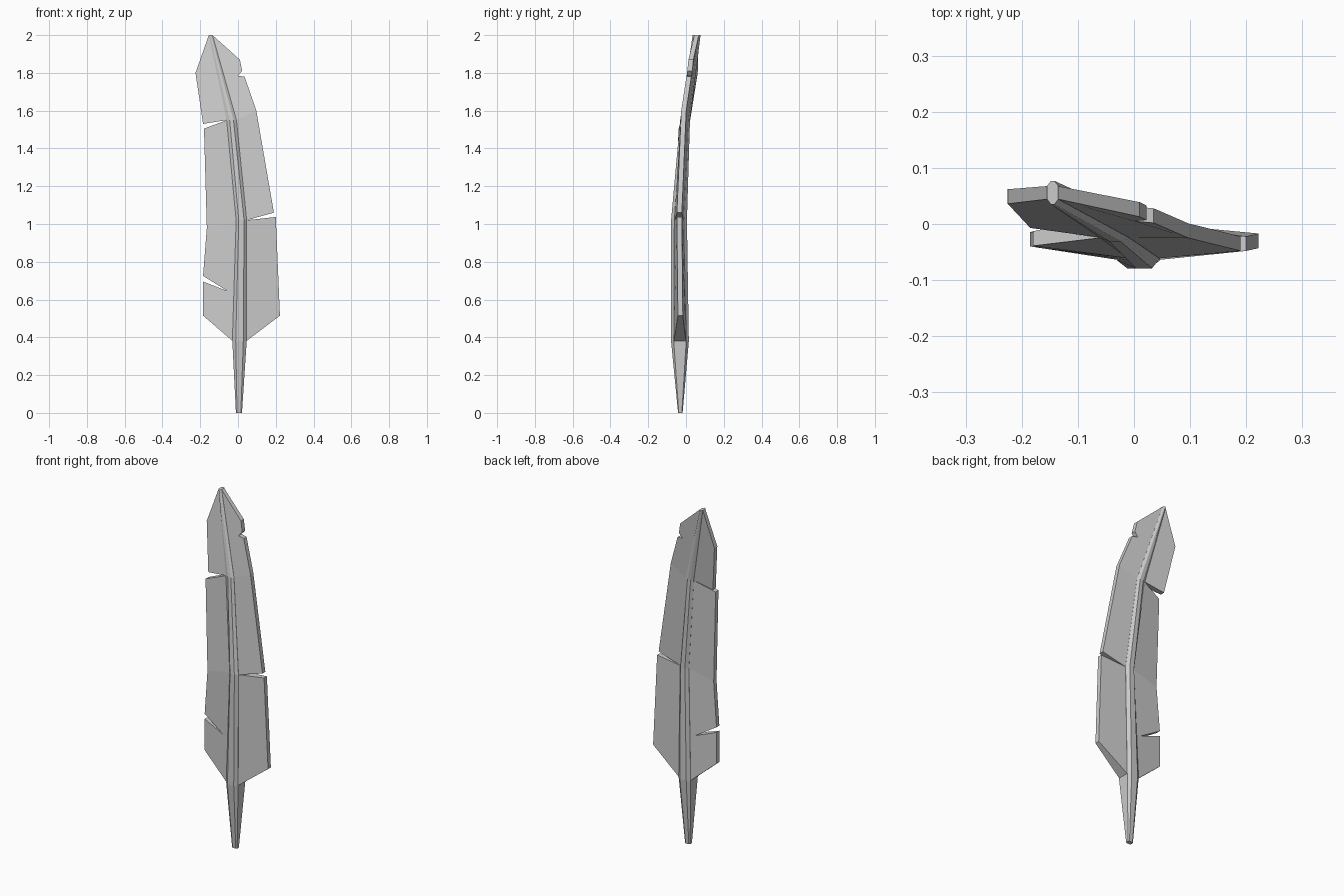
import bpy, bmesh
from mathutils import Vector

cube = bpy.data.objects.get("Cube")
if cube:
    bpy.data.objects.remove(cube, do_unlink=True)

# Single plain grey
grey = bpy.data.materials.new("feather grey")
grey.use_nodes = True
colour = (0.6, 0.6, 0.6, 1)
grey.diffuse_color = colour
grey.node_tree.nodes["Principled BSDF"].inputs["Base Color"].default_value = colour


def finish(name, bm):
    bmesh.ops.recalc_face_normals(bm, faces=bm.faces[:])
    mesh = bpy.data.meshes.new(name)
    bm.to_mesh(mesh)
    bm.free()
    mesh.materials.append(grey)
    bpy.context.collection.objects.link(bpy.data.objects.new(name, mesh))


# Shaft stations: z, centre x, centre y, half width, root half depth, ridge half width, half depth
stations = [
    (0.0, 0.005, -0.03, 0.016, 0.008, 0.010, 0.012),
    (0.38, 0.008, -0.032, 0.038, 0.033, 0.020, 0.047),
    (1.02, 0.018, -0.037, 0.028, 0.025, 0.014, 0.042),
    (1.55, -0.034, -0.005, 0.026, 0.020, 0.010, 0.026),
    (2.0, -0.145, 0.056, 0.010, 0.012, 0.003, 0.021),
]


def build_shaft():
    bm = bmesh.new()
    rings = []
    for z, x, y, w, h, r, d in stations:
        section = [(-w, -h), (-r, -d), (r, -d), (w, -h), (w, h), (r, d), (-r, d), (-w, h)]
        rings.append([bm.verts.new((x + a, y + b, z)) for a, b in section])
    for low, high in zip(rings, rings[1:]):
        for i in range(8):
            j = (i + 1) % 8
            bm.faces.new((low[i], low[j], high[j], high[i]))
    bm.faces.new(rings[0])
    bm.faces.new(rings[-1])
    finish("shaft", bm)


def root(i, side):
    """Point where a vane meets the shaft: x, z, centre y, half thickness."""
    z, x, y, w, h = stations[i][:5]
    return (x + side * w * 0.95, z, y, h * 0.97)


def build_vane(name, panels):
    """Each panel is an outline, thickened front to back; shared edges stay open."""
    bm = bmesh.new()
    pairs, uses = {}, {}
    for panel in panels:
        for p in panel:
            if p not in pairs:
                x, z, y, h = p
                pairs[p] = [bm.verts.new((x, y + s * h, z)) for s in (-1, 1)]
        for a, b in zip(panel, panel[1:] + panel[:1]):
            uses.setdefault(frozenset((a, b)), []).append((a, b))
        for k in (0, 1):
            bm.faces.new([pairs[p][k] for p in panel])
    for edges in uses.values():
        if len(edges) == 1:
            a, b = edges[0]
            bm.faces.new((pairs[a][0], pairs[b][0], pairs[b][1], pairs[a][1]))
    finish(name, bm)


build_shaft()

# Vane on the -x side, with two slits
T = 0.013
base, mid, bend, tip = [root(i, -1) for i in (1, 2, 3, 4)]
slit_root = (-0.018, 0.645, -0.034, 0.029)
slit = (-0.055, 0.645, -0.031, 0.025)
edge = (-0.165, 0.98, -0.03, T)
build_vane("right_vane", [
    [base, (-0.185, 0.515, -0.027, T), (-0.185, 0.695, -0.027, T), slit, slit_root],
    [slit_root, slit, (-0.185, 0.725, -0.027, T), edge, mid],
    [mid, edge, (-0.18, 1.505, -0.026, T), bend],
    [bend, (-0.185, 1.53, 0.006, T), (-0.225, 1.8, 0.049, T), tip],
])

# Vane on the +x side, with a slit and a small nick
base, mid, bend, tip = [root(i, 1) for i in (1, 2, 3, 4)]
edge = (0.097, 1.6, -0.012, T)
build_vane("left_vane", [
    [base, (0.222, 0.515, -0.03, T), (0.2, 1.037, -0.035, T), mid],
    [mid, (0.19, 1.06, -0.035, T), edge, bend],
    [bend, edge, (0.035, 1.78, 0.015, T), (0.0, 1.785, 0.018, T),
     (0.022, 1.81, 0.02, T), (0.01, 1.87, 0.026, T), tip],
])
